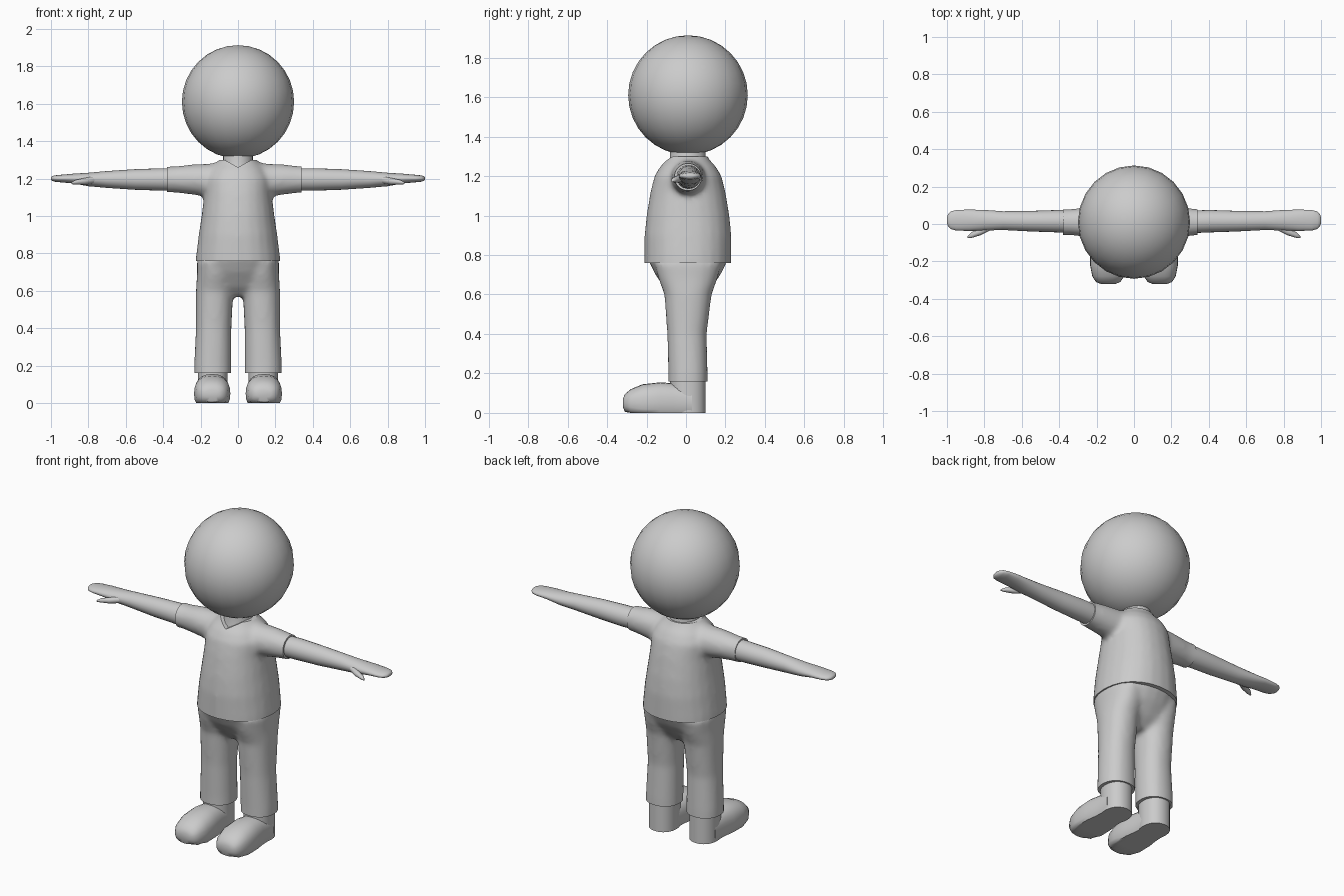
import bpy, bmesh, math

cube = bpy.data.objects.get("Cube")
if cube:
    bpy.data.objects.remove(cube, do_unlink=True)

GREY = (0.6, 0.6, 0.6, 1)
mat = bpy.data.materials.new("plain grey")
mat.use_nodes = True
mat.diffuse_color = GREY
mat.node_tree.nodes["Principled BSDF"].inputs["Base Color"].default_value = GREY


def loft(bm, axis, rings, side=1, power=2.0, floor=None, n=24):
    """Skin rings (position, centre a, centre b, radius a, radius b) along an axis."""
    loops = []
    for t, ca, cb, ra, rb in rings:
        loop = []
        for i in range(n):
            c, s = math.cos(math.tau * i / n), math.sin(math.tau * i / n)
            a = ca + ra * math.copysign(abs(c) ** (2 / power), c)
            b = cb + rb * math.copysign(abs(s) ** (2 / power), s)
            if floor is not None:
                b = max(b, floor)
            x, y, z = {"x": (t, a, b), "y": (a, t, b), "z": (a, b, t)}[axis]
            loop.append(bm.verts.new((x * side, y, z)))
        loops.append(loop)
    faces = [bm.faces.new(loops[0]), bm.faces.new(loops[-1])]
    for lo, hi in zip(loops, loops[1:]):
        for i in range(n):
            j = (i + 1) % n
            faces.append(bm.faces.new((lo[i], lo[j], hi[j], hi[i])))
    bmesh.ops.recalc_face_normals(bm, faces=faces)


def make(bm, name):
    mesh = bpy.data.meshes.new(name)
    bm.to_mesh(mesh)
    bm.free()
    mesh.materials.append(mat)
    obj = bpy.data.objects.new(name, mesh)
    bpy.context.collection.objects.link(obj)
    return obj


def activate(obj):
    bpy.ops.object.select_all(action="DESELECT")
    obj.select_set(True)
    bpy.context.view_layer.objects.active = obj


def shade(obj, angle=40):
    activate(obj)
    bpy.ops.object.shade_smooth_by_angle(angle=math.radians(angle))


def blend(obj, voxel=0.014, steps=8):
    """Fuse overlapping volumes into one soft surface."""
    activate(obj)
    rem = obj.modifiers.new("Fuse", "REMESH")
    rem.mode = "VOXEL"
    rem.voxel_size = voxel
    smo = obj.modifiers.new("Soften", "SMOOTH")
    smo.factor = 0.5
    smo.iterations = steps
    for m in ("Fuse", "Soften"):
        bpy.ops.object.modifier_apply(modifier=m)


def trim(obj, cuts):
    """Cut crisp hems: remove everything on the normal side of each plane."""
    bm = bmesh.new()
    bm.from_mesh(obj.data)
    for co, no in cuts:
        geom = bm.verts[:] + bm.edges[:] + bm.faces[:]
        cut = bmesh.ops.bisect_plane(bm, geom=geom, plane_co=co, plane_no=no,
                                     clear_outer=True)["geom_cut"]
        rim = [e for e in cut if isinstance(e, bmesh.types.BMEdge)]
        bmesh.ops.holes_fill(bm, edges=rim, sides=0)
    bmesh.ops.recalc_face_normals(bm, faces=bm.faces[:])
    bm.to_mesh(obj.data)
    bm.free()


# Head
bm = bmesh.new()
bmesh.ops.create_uvsphere(bm, u_segments=24, v_segments=16, radius=0.3)
head = make(bm, "head")
head.location = (0, 0.01, 1.61)
head.scale = (1, 1.01, 1.01)
shade(head)

# Neck and upper chest
bm = bmesh.new()
loft(bm, "z", [(1.2, 0, 0.01, 0.11, 0.11), (1.26, 0, 0.01, 0.09, 0.1),
               (1.29, 0, 0.01, 0.08, 0.09), (1.37, 0, 0.01, 0.08, 0.09)])
shade(make(bm, "neck"))

# Shirt: torso and sleeves fused together
bm = bmesh.new()
loft(bm, "z", [(0.7, 0, 0.01, 0.23, 0.22), (0.78, 0, 0.01, 0.225, 0.22),
               (0.9, 0, 0.01, 0.21, 0.22), (1.0, 0, 0.01, 0.195, 0.21),
               (1.12, 0, 0.01, 0.18, 0.19), (1.2, 0, 0.01, 0.18, 0.17),
               (1.25, 0, 0.01, 0.15, 0.14), (1.28, 0, 0.01, 0.12, 0.11),
               (1.32, 0, 0.01, 0.08, 0.09)], power=2.2)
for side in (-1, 1):
    loft(bm, "x", [(0.05, 0.01, 1.19, 0.1, 0.11), (0.15, 0.01, 1.19, 0.09, 0.09),
                   (0.25, 0.01, 1.195, 0.08, 0.08), (0.34, 0.01, 1.195, 0.07, 0.07),
                   (0.45, 0.01, 1.195, 0.07, 0.07)], side)
shirt = make(bm, "shirt")
blend(shirt)
trim(shirt, [((0, 0, 0.76), (0, 0, -1)), ((0, 0, 1.3), (0, 0, 1)),
             ((0.34, 0, 0), (1, 0, 0)), ((-0.38, 0, 0), (-1, 0, 0))])

# V-shaped neckline
bm = bmesh.new()
tri = [bm.verts.new(p) for p in ((-0.09, -0.3, 1.31), (0.09, -0.3, 1.31), (0, -0.3, 1.26))]
face = bm.faces.new(tri)
ext = bmesh.ops.extrude_face_region(bm, geom=[face])["geom"]
bmesh.ops.translate(bm, vec=(0, 0.29, 0),
                    verts=[v for v in ext if isinstance(v, bmesh.types.BMVert)])
bmesh.ops.recalc_face_normals(bm, faces=bm.faces[:])
cutter = make(bm, "neckline_cutter")
cutter.hide_render = True
activate(shirt)
cut = shirt.modifiers.new("Neckline", "BOOLEAN")
cut.operation = "DIFFERENCE"
cut.solver = "EXACT"
cut.object = cutter
bpy.ops.object.modifier_apply(modifier="Neckline")
bpy.data.objects.remove(cutter, do_unlink=True)
shade(shirt)

# Trousers: hips and legs fused together
bm = bmesh.new()
loft(bm, "z", [(0.57, 0, 0.01, 0.12, 0.06), (0.62, 0, 0.01, 0.18, 0.11),
               (0.7, 0, 0.01, 0.21, 0.165), (0.77, 0, 0.01, 0.215, 0.2),
               (0.84, 0, 0.01, 0.2, 0.2)], power=2.2)
for side in (-1, 1):
    loft(bm, "z", [(0.1, 0.135, 0.01, 0.1, 0.1), (0.2, 0.135, 0.01, 0.1, 0.1),
                   (0.4, 0.13, 0.005, 0.095, 0.1), (0.6, 0.125, 0.01, 0.1, 0.12),
                   (0.68, 0.12, 0.01, 0.1, 0.15), (0.76, 0.12, 0.01, 0.1, 0.17)],
         side, power=2.2)
trousers = make(bm, "trousers")
blend(trousers)
trim(trousers, [((0, 0, 0.16), (0, 0, -1))])
shade(trousers)

for side, word in ((1, "left"), (-1, "right")):
    # Arm with a flattened mitten hand and a thumb
    bm = bmesh.new()
    loft(bm, "x", [(0.28, 0.01, 1.195, 0.06, 0.06), (0.4, 0.015, 1.195, 0.06, 0.06),
                   (0.55, 0.015, 1.195, 0.055, 0.055), (0.7, 0.018, 1.195, 0.05, 0.045),
                   (0.8, 0.02, 1.195, 0.055, 0.036), (0.88, 0.02, 1.2, 0.057, 0.026),
                   (0.95, 0.02, 1.2, 0.055, 0.02), (0.98, 0.02, 1.2, 0.047, 0.017),
                   (0.995, 0.02, 1.2, 0.03, 0.012), (1.0, 0.02, 1.2, 0.015, 0.006)], side)
    loft(bm, "x", [(0.76, -0.01, 1.195, 0.02, 0.02), (0.82, -0.04, 1.185, 0.02, 0.018),
                   (0.87, -0.06, 1.18, 0.015, 0.012), (0.89, -0.07, 1.175, 0.006, 0.005)],
         side, n=12)
    shade(make(bm, word + "_arm"), 60)

    # Shoe: rounded toe with a flat sole, and an upright ankle
    bm = bmesh.new()
    toe = [(-0.32, 0.07, 0.04), (-0.31, 0.095, 0.065), (-0.28, 0.12, 0.085),
           (-0.22, 0.145, 0.097), (-0.13, 0.155, 0.095), (-0.07, 0.15, 0.085),
           (0.03, 0.14, 0.08)]
    loft(bm, "y", [(y, 0.138, 0.05, w, top - 0.05) for y, top, w in toe],
         side, power=2.4, floor=0.0)
    loft(bm, "z", [(0, 0.135, 0.01, 0.08, 0.09), (0.22, 0.135, 0.01, 0.08, 0.09)],
         side, power=2.2)
    shade(make(bm, word + "_shoe"), 50)
